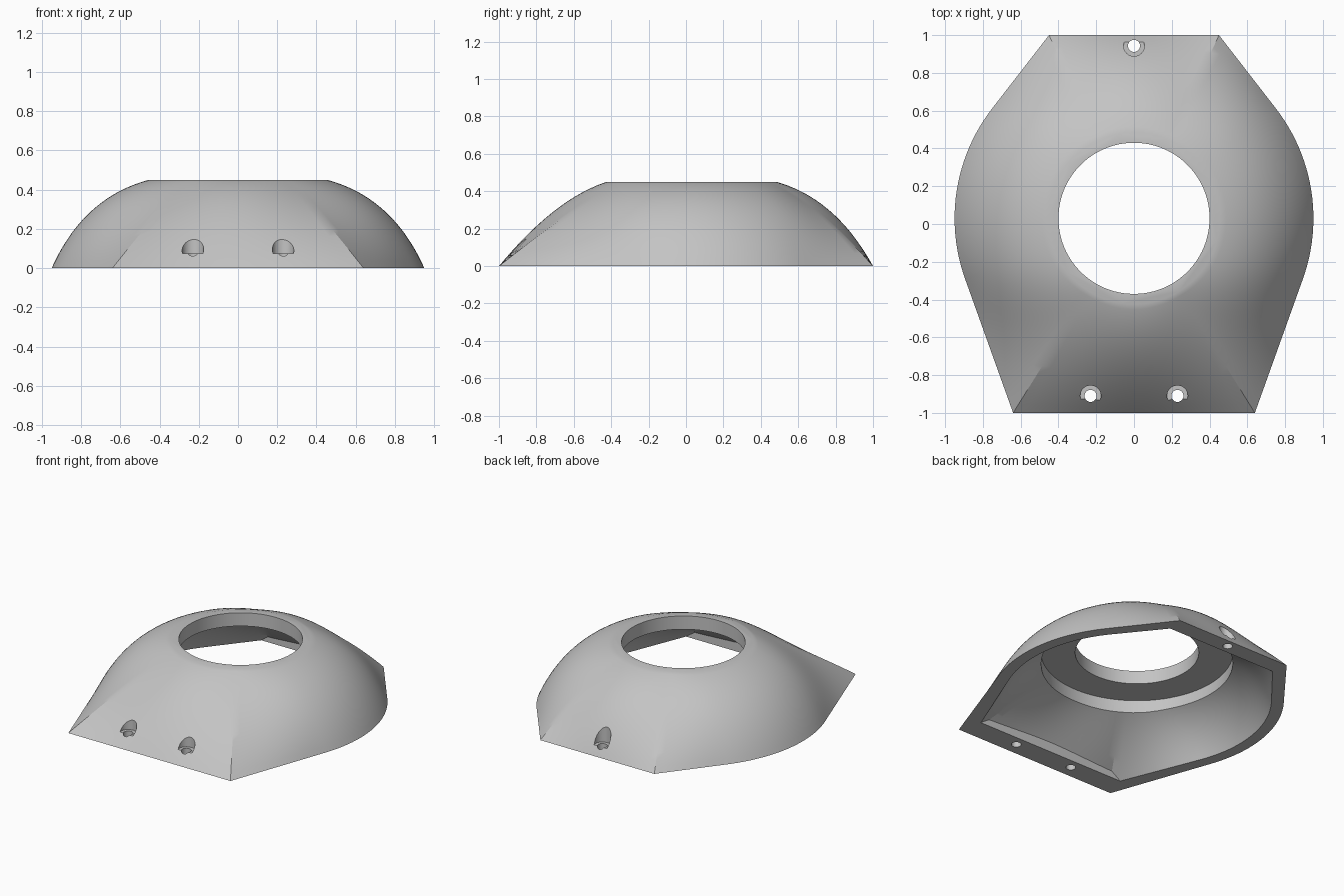
import bpy, bmesh, math
from math import sin, cos, pi

if "Cube" in bpy.data.objects:
    bpy.data.objects.remove(bpy.data.objects["Cube"])

CY = 0.03  # dome axis in y

grey = bpy.data.materials.new("light_grey")
grey.use_nodes = True
grey.diffuse_color = (0.55, 0.55, 0.55, 1)
grey.node_tree.nodes["Principled BSDF"].inputs["Base Color"].default_value = (0.55, 0.55, 0.55, 1)


def make(name, bm):
    bmesh.ops.recalc_face_normals(bm, faces=bm.faces)
    mesh = bpy.data.meshes.new(name)
    bm.to_mesh(mesh)
    bm.free()
    mesh.materials.append(grey)
    ob = bpy.data.objects.new(name, mesh)
    bpy.context.collection.objects.link(ob)
    return ob


def outline(r, front_half, front_y, back_half, back_y):
    """Polar outline: straight front and back joined by tangents to a round side."""
    fy, by = front_y - CY, back_y - CY
    a1 = math.atan2(fy, front_half)
    a4 = math.atan2(by, back_half)
    a2 = a1 + math.acos(r / math.hypot(front_half, fy))
    a3 = a4 - math.acos(r / math.hypot(back_half, by))
    pieces = [(-pi / 2, a1, 12, lambda a: fy / sin(a)),
              (a1, a2, 14, lambda a: r / cos(a - a2)),
              (a2, a3, 24, lambda a: r),
              (a3, a4, 10, lambda a: r / cos(a - a3)),
              (a4, pi / 2, 12, lambda a: by / sin(a))]
    half = []
    for lo, hi, n, dist in pieces:
        for i in range(n):
            a = lo + (hi - lo) * i / n
            half.append((a, dist(a)))
    half.append((pi / 2, by))
    return half + [(pi - a, d) for a, d in reversed(half[1:-1])]


def dome(name, base, inset, top_r, top_z, ctrl_z, steps=20, skirt=0.0, clip=()):
    """Loft from the outline up to a circle, each rib a quadratic curve."""
    bm = bmesh.new()
    rings = []
    if skirt:
        rings.append([(d, a, -skirt) for a, d in base])
    for i in range(steps + 1):
        t = i / steps
        ring = []
        for a, d in base:
            c = 0.64 + 0.15 * (0.95 / (d + inset)) ** 6 - inset * 0.8
            rad = (1 - t) ** 2 * d + 2 * t * (1 - t) * c + t * t * top_r
            ring.append((rad, a, 2 * t * (1 - t) * ctrl_z + t * t * top_z))
        rings.append(ring)
    rows = [[bm.verts.new((d * cos(a), CY + d * sin(a), z)) for d, a, z in ring] for ring in rings]
    n = len(base)
    for lower, upper in zip(rows, rows[1:]):
        for i in range(n):
            j = (i + 1) % n
            bm.faces.new((lower[i], lower[j], upper[j], upper[i]))
    bm.faces.new(rows[0])
    bm.faces.new(rows[-1])
    # straight walls where solid bars remain
    for y, side in clip:
        geom = bm.verts[:] + bm.edges[:] + bm.faces[:]
        cut = bmesh.ops.bisect_plane(bm, geom=geom, plane_co=(0, y, 0),
                                     plane_no=(0, side, 0), clear_outer=True)
        edges = [e for e in cut["geom_cut"] if isinstance(e, bmesh.types.BMEdge)]
        bmesh.ops.contextual_create(bm, geom=edges)
    return make(name, bm)


def cylinder(name, x, y, r, z0, z1, seg):
    bm = bmesh.new()
    bmesh.ops.create_cone(bm, cap_ends=True, segments=seg, radius1=r, radius2=r, depth=z1 - z0)
    bmesh.ops.translate(bm, vec=(x, y, (z0 + z1) / 2), verts=bm.verts)
    return make(name, bm)


# Outer dome and its hollow
shell = dome("dome_shell", outline(0.95, 0.64, -1, 0.45, 1), 0, 0.455, 0.45, 0.36)
cutters = [dome("cavity", outline(0.87, 0.56, -0.91, 0.40, 0.92), 0.08, 0.44, 0.35, 0.28,
                skirt=0.05, clip=((-0.84, -1), (0.88, 1)))]

# Round recess under the top and the main opening
cutters.append(cylinder("recess", 0, CY, 0.62, 0.2, 0.355, 96))
cutters.append(cylinder("opening", 0, CY, 0.40, 0.1, 0.6, 96))

# Screw holes with sunken seats
for x, y, floor in ((-0.23, -0.91, 0.075), (0.23, -0.91, 0.075), (0, 0.943, 0.06)):
    cutters.append(cylinder("screw_seat", x, y, 0.055, floor, 0.5, 32))
    cutters.append(cylinder("screw_hole", x, y, 0.032, -0.1, 0.2, 32))

bpy.ops.object.select_all(action="DESELECT")
bpy.context.view_layer.objects.active = shell
shell.select_set(True)
for cutter in cutters:
    cutter.hide_render = True
    mod = shell.modifiers.new("cut", "BOOLEAN")
    mod.operation = "DIFFERENCE"
    mod.solver = "EXACT"
    mod.object = cutter
    bpy.ops.object.modifier_apply(modifier=mod.name)
    bpy.data.objects.remove(cutter)

bpy.ops.object.shade_smooth_by_angle(angle=math.radians(25))
